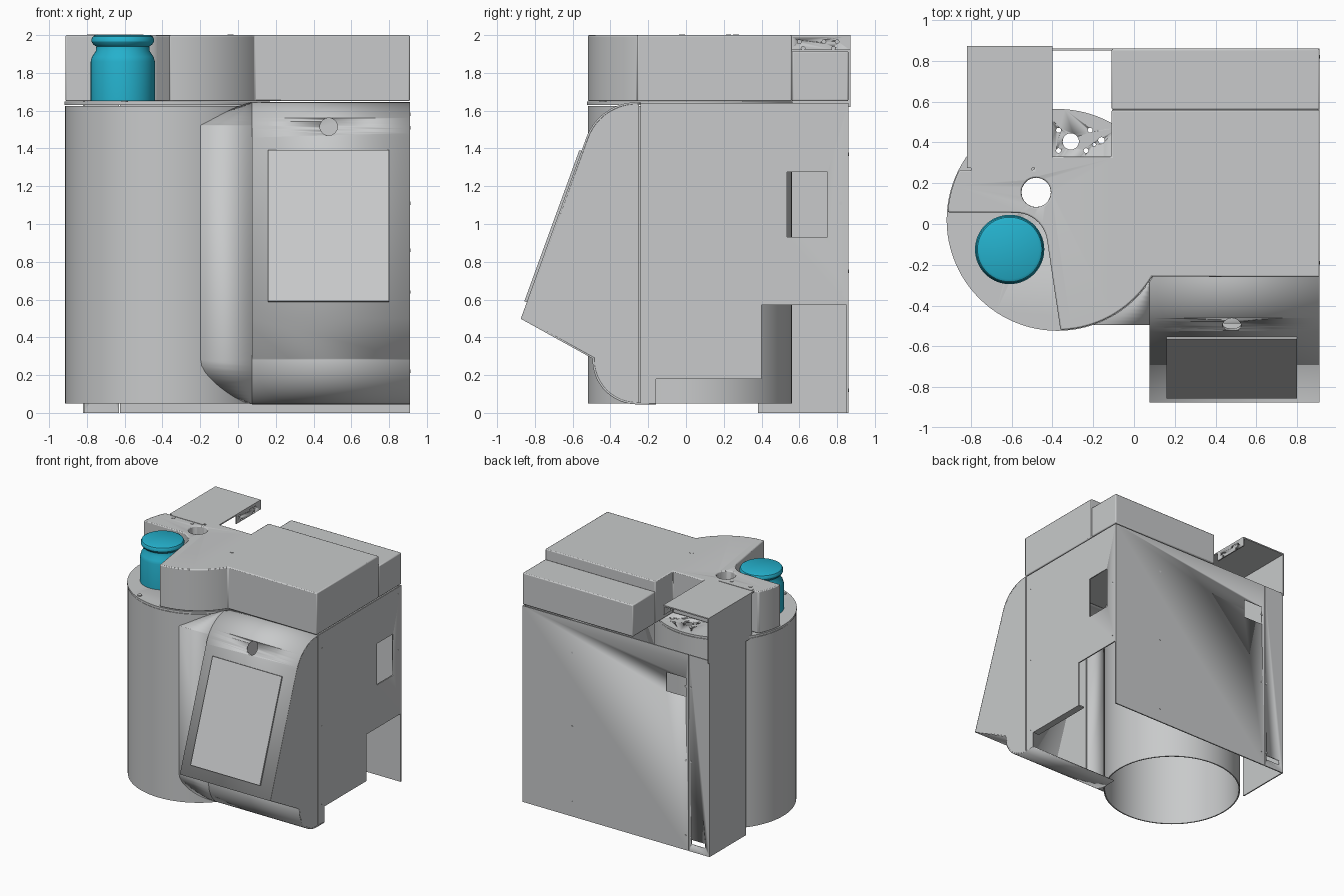
import bpy, bmesh, math

if "Cube" in bpy.data.objects:
    bpy.data.objects.remove(bpy.data.objects["Cube"])


def material(name, rgb):
    m = bpy.data.materials.new(name)
    m.use_nodes = True
    m.diffuse_color = (*rgb, 1)
    m.node_tree.nodes["Principled BSDF"].inputs["Base Color"].default_value = (*rgb, 1)
    return m


GREY = material("sheet metal grey", (0.58, 0.59, 0.595))
CYAN = material("bottle cyan", (0.018, 0.44, 0.61))

CX, CY, R = -0.375, 0.02, 0.54      # drum axis and radius
RIGHT, LEFT, BACK = 0.91, -0.82, 0.86
SEAM, TOP = 1.64, 2.0


def finish(name, bm, mat=GREY, smooth=True):
    bmesh.ops.recalc_face_normals(bm, faces=bm.faces[:])
    me = bpy.data.meshes.new(name)
    bm.to_mesh(me)
    bm.free()
    ob = bpy.data.objects.new(name, me)
    me.materials.append(mat)
    bpy.context.collection.objects.link(ob)
    bpy.ops.object.select_all(action='DESELECT')
    ob.select_set(True)
    bpy.context.view_layer.objects.active = ob
    if smooth:
        bpy.ops.object.shade_smooth_by_angle(angle=math.radians(30))
    return ob


def prism(name, pts, lo, hi, axis='z', mat=GREY):
    """Extrude a 2D outline along one axis."""
    place = {'x': lambda u, v, w: (w, u, v),
             'y': lambda u, v, w: (u, w, v),
             'z': lambda u, v, w: (u, v, w)}[axis]
    bm = bmesh.new()
    a = [bm.verts.new(place(u, v, lo)) for u, v in pts]
    b = [bm.verts.new(place(u, v, hi)) for u, v in pts]
    bm.faces.new(a)
    bm.faces.new(b)
    for i in range(len(pts)):
        j = (i + 1) % len(pts)
        bm.faces.new((a[i], a[j], b[j], b[i]))
    return finish(name, bm, mat)


def box(name, x, y, z):
    return prism(name, [(x[0], y[0]), (x[1], y[0]), (x[1], y[1]), (x[0], y[1])], *z)


def arc(cx, cy, r, start, end, n=12):
    angles = [math.radians(start + (end - start) * i / n) for i in range(n + 1)]
    return [(cx + r * math.cos(t), cy + r * math.sin(t)) for t in angles]


def disc(name, u, v, r, lo, hi, axis='z', n=20):
    return prism(name, arc(u, v, r, 0, 360 - 360 / n, n - 1), lo, hi, axis)


def lathe(name, profile, x, y, mat=GREY, closed=False):
    bm = bmesh.new()
    vs = [bm.verts.new((x + r, y, z)) for r, z in profile]
    es = [bm.edges.new(p) for p in zip(vs, vs[1:])]
    if closed:
        es.append(bm.edges.new((vs[-1], vs[0])))
    bmesh.ops.spin(bm, geom=vs + es, cent=(x, y, 0), axis=(0, 0, 1),
                   angle=math.tau, steps=72)
    bmesh.ops.remove_doubles(bm, verts=bm.verts[:], dist=1e-5)
    return finish(name, bm, mat)


def apply(ob, mod):
    bpy.context.view_layer.objects.active = ob
    bpy.ops.object.modifier_apply(modifier=mod.name)


def cut(ob, cutter):
    mod = ob.modifiers.new("cut", 'BOOLEAN')
    mod.object, mod.solver = cutter, 'EXACT'
    apply(ob, mod)
    bpy.data.objects.remove(cutter)


def sheet(name, profile, start, end):
    """Bent sheet across x; start(y) gives its inner edge."""
    bm = bmesh.new()
    rows = [(bm.verts.new((start(y), y, z)), bm.verts.new((end, y, z))) for y, z in profile]
    for (a, b), (c, d) in zip(rows, rows[1:]):
        bm.faces.new((a, b, d, c))
    ob = finish(name, bm)
    mod = ob.modifiers.new("thickness", 'SOLIDIFY')
    mod.thickness, mod.offset = 0.01, 0
    apply(ob, mod)
    return ob


# Hollow drum, open below, with its perforated lid
lathe("drum", [(R, 0.05), (R, 1.625), (R - 0.01, 1.625), (R - 0.01, 0.05)], CX, CY, closed=True)
lid = disc("drum_lid", CX, CY, R + 0.004, 1.63, 1.648, n=96)
LID_HOLES = [(-0.48, 0.155, 0.072), (-0.31, 0.405, 0.04), (-0.37, 0.46, 0.012),
             (-0.37, 0.36, 0.012), (-0.235, 0.36, 0.012), (-0.215, 0.46, 0.012),
             (-0.195, 0.39, 0.008), (-0.16, 0.41, 0.016)]
for u, v, r in LID_HOLES:
    cut(lid, disc("cutter", u, v, r, 1.5, 1.8))
disc("lid_screw", -0.6, -0.44, 0.018, 1.645, 1.655)

# Upper housing with a bay for the bottle, and its lower rear step
outline = [(RIGHT, -0.26)] + arc(CX, CY, R, -31, -88.5, 20)
outline += arc(-0.58, -0.1, 0.155, 10, 90) + arc(CX, CY, R, 176, 153, 8)
outline += [(-0.49, 0.265), (-0.48, 0.33), (-0.11, 0.33), (-0.11, 0.56), (RIGHT, 0.56)]
housing = prism("upper_housing", outline, 1.65, TOP)
cut(housing, disc("cutter", -0.48, 0.155, 0.072, 1.5, 2.2, n=40))
rear = box("housing_rear_step", (-0.11, RIGHT), (0.56, BACK), (1.65, 1.915))
for ob in (housing, rear):
    bev = ob.modifiers.new("soft_edges", 'BEVEL')
    bev.width, bev.segments = 0.008, 2
    bev.limit_method, bev.angle_limit = 'ANGLE', math.radians(50)
disc("housing_screw", -0.04, -0.02, 0.016, TOP - 0.01, TOP + 0.002)
for x in (-0.755, -0.58):
    disc("bracket_screw", x, 0.225, 0.014, TOP - 0.01, TOP + 0.004)

# Bottle standing upside down in the bay
lathe("bottle", [(0, 1.65), (0.17, 1.65), (0.17, 1.86), (0.163, 1.885), (0.143, 1.915),
                 (0.14, 1.94), (0.156, 1.95), (0.165, 1.965), (0.165, 1.98),
                 (0.158, 1.993), (0.145, 2.0), (0, 2.0)], -0.61, -0.125, CYAN)

# Rear bracket: top plate, outer wall and drilled inner flange
box("bracket_top", (LEFT, -0.4), (0.275, 0.872), (1.99, TOP))
box("bracket_lip", (-0.8, -0.5), (0.25, 0.28), (1.995, TOP + 0.003))
box("bracket_outer_wall", (LEFT, LEFT + 0.01), (0.3, 0.872), (1.62, TOP))
flange = box("bracket_flange", (-0.41, -0.4), (0.55, 0.872), (1.92, TOP))
for y, z in [(0.6, 1.965), (0.62, 1.93), (0.73, 1.965), (0.78, 1.93), (0.8, 1.965)]:
    cut(flange, disc("cutter", y, z, 0.01, -0.45, -0.35, 'x'))

# Side panel with stepped lower cutout and a window
side = prism("side_panel", [(-0.24, 0.05), (-0.16, 0.05), (-0.16, 0.18), (0.4, 0.18),
                            (0.4, 0.57), (BACK, 0.57), (BACK, SEAM), (-0.24, SEAM)],
             RIGHT - 0.01, RIGHT, 'x')
cut(side, box("cutter", (0.8, 1), (0.535, 0.75), (0.93, 1.275)))
box("side_bottom_flange", (RIGHT - 0.06, RIGHT - 0.005), (-0.16, 0.4), (0.18, 0.19))
for y, zs in ((-0.19, (0.22, 0.86, 1.51)), (0.82, (0.64, 1.11, 1.58))):
    for z in zs:
        disc("side_rivet", y, z, 0.009, RIGHT - 0.005, RIGHT + 0.002, 'x', 12)

# Back panel and the corner post beside the drum
back = box("back_panel", (-0.625, RIGHT), (BACK - 0.01, BACK), (0, SEAM))
cut(back, box("cutter", (-0.6, -0.42), (0.8, 0.9), (1.28, 1.44)))
post_back = box("corner_post_back", (LEFT, -0.63), (BACK - 0.01, BACK), (0, SEAM))
cut(post_back, box("cutter", (-0.78, -0.65), (0.8, 0.9), (0.06, 0.1)))
box("corner_post_side", (LEFT, LEFT + 0.01), (0.38, BACK), (0, SEAM))
for x in (-0.6, -0.645, 0.45):
    for z in (0.12, 0.75, 1.37):
        disc("back_rivet", x, z, 0.009, BACK - 0.005, BACK + 0.002, 'y', 12)

# Front cover: rounded top and bottom, meeting the drum on one side
X0 = 0.075
FRONT = -0.49
lower = arc(-0.26, 0.28, 0.23, 180, 270) + [(-0.16, 0.05)]
upper = [(-0.24, SEAM)] + arc(-0.26, 1.36, 0.28, 90, 160, 14)
nose = [p for p in upper if p[0] > FRONT] + [(FRONT, 1.52)]


def drum_edge(y):
    return min(X0, CX + math.sqrt(R * R - (y - CY) ** 2))


sheet("front_cover", nose + lower, drum_edge, X0)
wedge = upper + [(-0.87, 0.5), (FRONT, 0.29)]
console = sheet("slanted_console", wedge + lower, lambda y: X0, RIGHT)
cut(console, disc("cutter", 0.48, 1.515, 0.046, -0.7, -0.3, 'y', 32))
prism("console_outer_cheek", wedge + lower[:-1] + [(-0.25, 0.05), (-0.25, SEAM)],
      RIGHT - 0.01, RIGHT, 'x')
prism("console_inner_cheek", [p for p in wedge if p[0] <= FRONT + 0.01],
      X0, X0 + 0.01, 'x')

# Raised screen plate lying on the slope
def slope(z, out):
    return (-0.87 + (z - 0.5) * 0.364 - out * 0.94, z + out * 0.34)


prism("screen_plate", [slope(0.585, 0), slope(1.385, 0), slope(1.385, 0.018),
                       slope(0.585, 0.018)], 0.16, 0.8, 'x')
